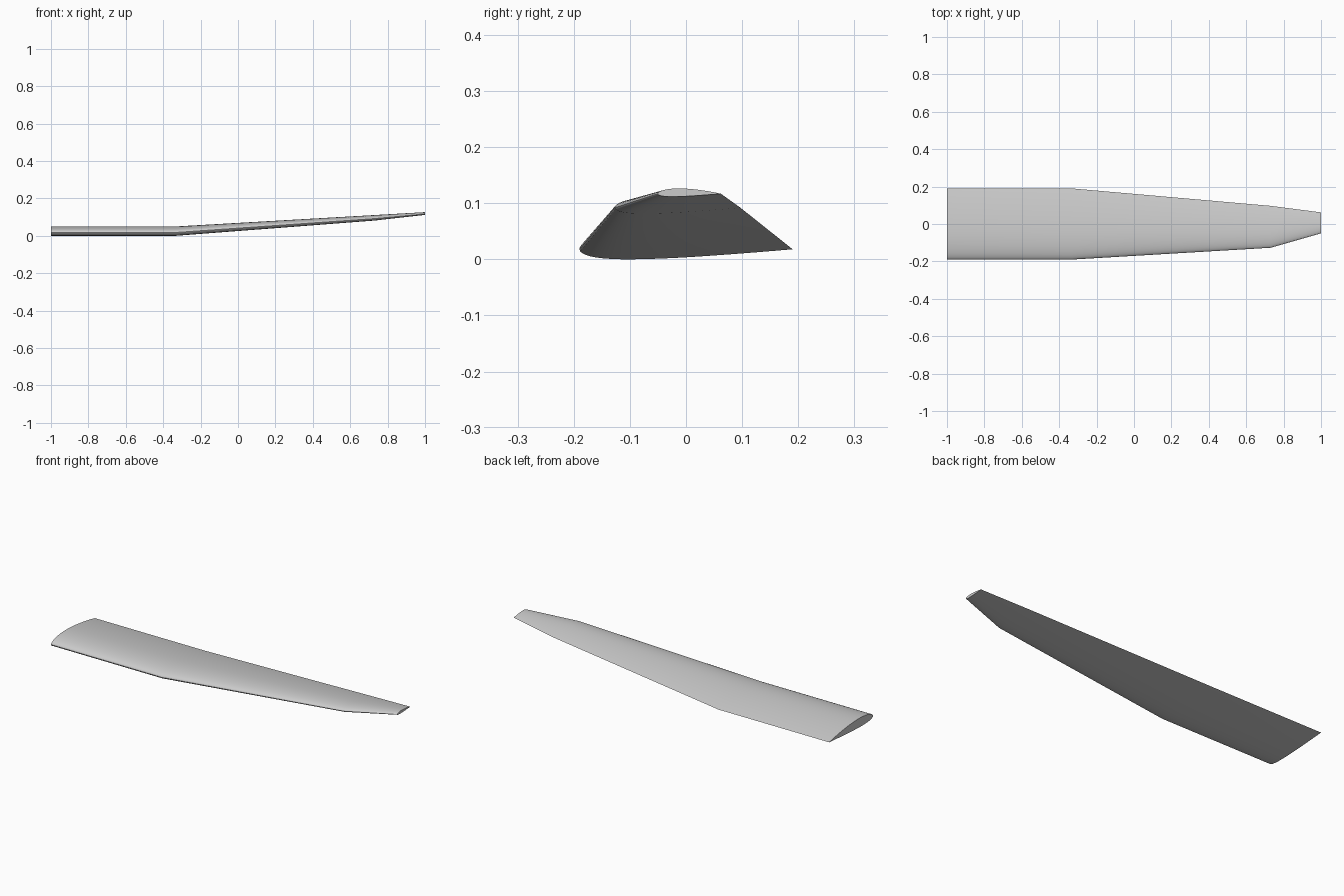
import bpy
import bmesh
import math

cube = bpy.data.objects.get("Cube")
if cube:
    bpy.data.objects.remove(cube, do_unlink=True)

# Single painted finish
grey = bpy.data.materials.new("light_grey")
grey.use_nodes = True
colour = (0.6, 0.6, 0.6, 1)
grey.diffuse_color = colour
grey.node_tree.nodes["Principled BSDF"].inputs["Base Color"].default_value = colour

CAMBER, PEAK, THICKNESS = 0.02, 0.4, 0.13
STEPS = 28


def surface_point(t, side):
    """Point on a unit-chord cambered airfoil; side is +1 above, -1 below."""
    half = 5 * THICKNESS * (0.2969 * math.sqrt(t) - 0.126 * t - 0.3516 * t**2
                            + 0.2843 * t**3 - 0.1036 * t**4)
    span = PEAK if t < PEAK else 1 - PEAK
    mean = CAMBER * (1 - ((t - PEAK) / span) ** 2)
    slope = math.atan(-2 * CAMBER * (t - PEAK) / span**2)
    return t - side * half * math.sin(slope), mean + side * half * math.cos(slope)


# Closed outline: trailing edge, over the top, round the nose, back below
chordwise = [(1 - math.cos(math.pi * i / STEPS)) / 2 for i in range(STEPS + 1)]
outline = [surface_point(t, 1) for t in reversed(chordwise)]
outline += [surface_point(t, -1) for t in chordwise[1:-1]]

# Span stations: x, leading edge y, trailing edge y, chord line z
stations = [
    (-1.0, -0.19, 0.19, 0.018),
    (-0.33, -0.19, 0.19, 0.018),
    (0.73, -0.127, 0.097, 0.092),
    (1.0, -0.05, 0.062, 0.117),
]

# Loft the wing skin and close both ends
bm = bmesh.new()
rings = []
for x, front, back, z in stations:
    chord = back - front
    rings.append([bm.verts.new((x, front + u * chord, z + w * chord))
                  for u, w in outline])
n = len(outline)
for inner, outer in zip(rings, rings[1:]):
    for i in range(n):
        j = (i + 1) % n
        bm.faces.new((inner[i], inner[j], outer[j], outer[i]))
bm.faces.new(rings[0])
bm.faces.new(rings[-1])
bmesh.ops.recalc_face_normals(bm, faces=bm.faces)

mesh = bpy.data.meshes.new("wing_panel")
bm.to_mesh(mesh)
bm.free()
mesh.materials.append(grey)
wing = bpy.data.objects.new("wing_panel", mesh)
bpy.context.collection.objects.link(wing)

# Smooth skin with crisp trailing edge and end caps
bpy.ops.object.select_all(action="DESELECT")
wing.select_set(True)
bpy.context.view_layer.objects.active = wing
bpy.ops.object.shade_smooth_by_angle(angle=math.radians(30))
